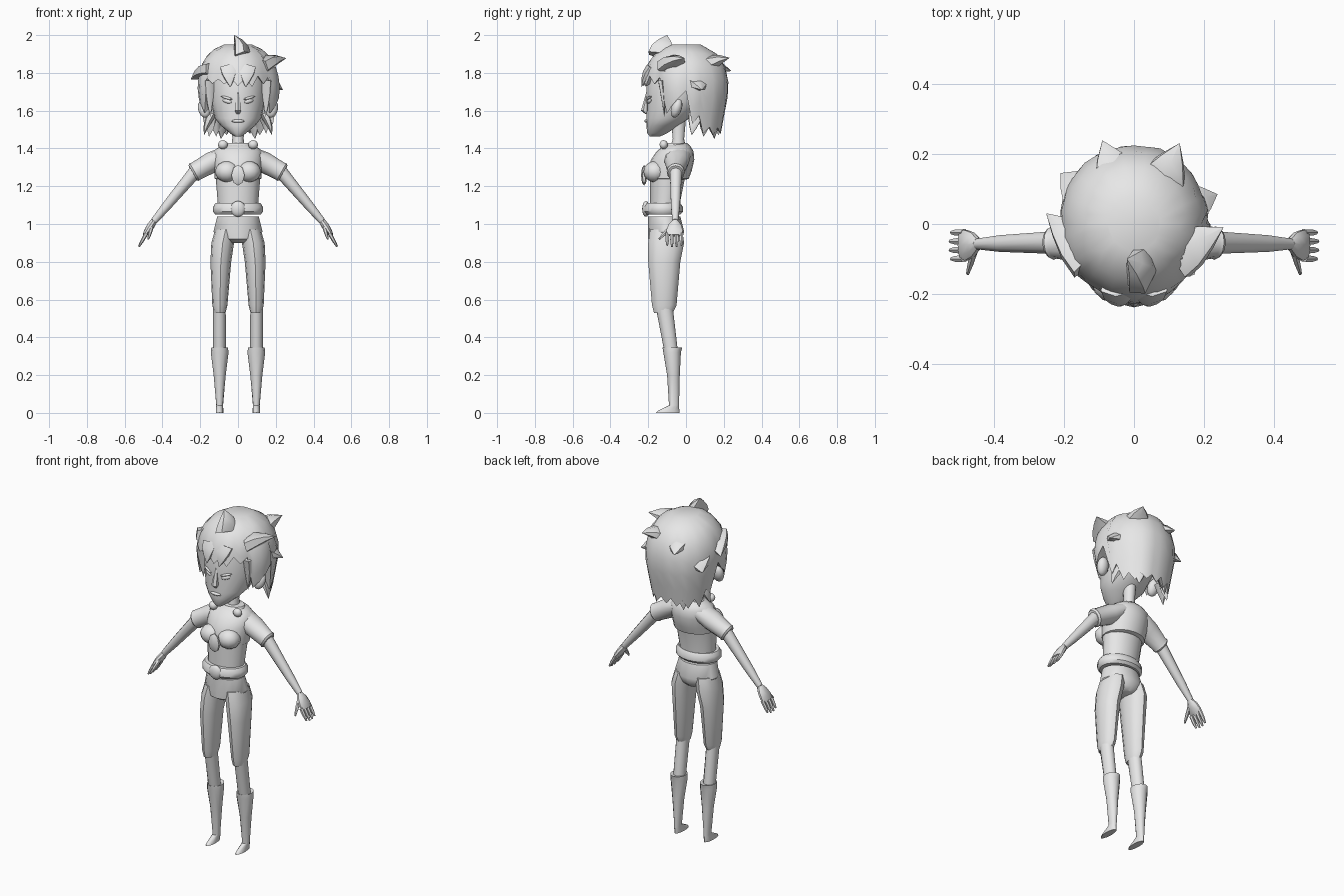
import bpy
import bmesh
import random
from math import sin, cos, pi, radians
from mathutils import Vector, Matrix, Euler

random.seed(4)
cube = bpy.data.objects.get("Cube")
if cube:
    bpy.data.objects.remove(cube, do_unlink=True)

grey = bpy.data.materials.new("plain_grey")
grey.use_nodes = True
grey.diffuse_color = (.8, .8, .8, 1)
grey.node_tree.nodes["Principled BSDF"].inputs["Base Color"].default_value = grey.diffuse_color


def finish(name, bm, mirror=False):
    """Turn a bmesh into a smooth, optionally mirrored, object."""
    bmesh.ops.recalc_face_normals(bm, faces=bm.faces)
    mesh = bpy.data.meshes.new(name)
    bm.to_mesh(mesh)
    bm.free()
    mesh.materials.append(grey)
    obj = bpy.data.objects.new(name, mesh)
    bpy.context.collection.objects.link(obj)
    bpy.ops.object.select_all(action='DESELECT')
    obj.select_set(True)
    bpy.context.view_layer.objects.active = obj
    bpy.ops.object.shade_smooth_by_angle(angle=radians(40))
    if mirror:
        modifier = obj.modifiers.new("Mirror", 'MIRROR')
        modifier.use_mirror_merge = False
    return obj


def skin(name, rings, mirror=False):
    """Join closed rings of points and cap both ends."""
    bm = bmesh.new()
    loops = [[bm.verts.new(point) for point in ring] for ring in rings]
    for low, high in zip(loops, loops[1:]):
        for i in range(len(low)):
            bm.faces.new((low[i - 1], low[i], high[i], high[i - 1]))
    bm.faces.new(loops[0])
    bm.faces.new(loops[-1])
    return finish(name, bm, mirror)


def oval(centre, across, other, sides):
    """Ring of points around a centre, spanned by two radius vectors."""
    turns = [2 * pi * i / sides for i in range(sides)]
    return [centre + across * sin(turn) - other * cos(turn) for turn in turns]


def upright(name, sections, mirror=False, x=0, sides=16):
    """Stack of ovals: height, half width, front y, back y, optional x shift."""
    rings = []
    for height, half, front, back, *shift in sections:
        centre = Vector((x + sum(shift), (front + back) / 2, height))
        depth = Vector((0, (back - front) / 2, 0))
        rings.append(oval(centre, Vector((half, 0, 0)), depth, sides))
    return skin(name, rings, mirror)


def tube(name, start, end, sections, sides=10):
    """Mirrored straight limb: fraction along, radius across y, other radius."""
    start, end = Vector(start), Vector(end)
    along = (end - start).normalized()
    across = (Vector((0, 1, 0)) - along * along.y).normalized()
    other = along.cross(across)
    rings = [oval(start.lerp(end, fraction), across * wide, other * thick, sides)
             for fraction, wide, thick in sections]
    return skin(name, rings, mirror=True)


def ball(name, place, size, turn=(0, 0, 0), mirror=False, segments=12, rings=8):
    bm = bmesh.new()
    rotation = Euler([radians(angle) for angle in turn])
    matrix = Matrix.LocRotScale(Vector(place), rotation, Vector(size))
    bmesh.ops.create_uvsphere(bm, u_segments=segments, v_segments=rings, radius=1, matrix=matrix)
    return finish(name, bm, mirror)


def spike(name, base, tip, width=.08, mirror=False):
    """Flattened tuft of hair that curves in to a point."""
    base, tip = Vector(base), Vector(tip)
    along = (tip - base).normalized()
    side = along.cross(Vector((.1, .2, 1))).normalized()
    lift = side.cross(along)
    rings = []
    for step in range(4):
        fraction = step / 3
        radius = width * max(cos(fraction * pi / 2), .01)
        centre = base.lerp(tip, fraction) + lift * width * sin(pi * fraction) / 7
        rings.append(oval(centre, side * radius, lift * radius * .6, sides=6))
    return skin(name, rings, mirror)


# Trousers and legs
upright("hips", [(.9, .05, -.17, -.04), (.92, .1, -.2, -.02), (.96, .13, -.2, -.01),
                 (1.04, .11, -.2, -.03)])
upright("trouser_leg", [(.53, .03, -.17, -.07), (.57, .04, -.18, -.05),
                        (.8, .055, -.2, -.03, -.005), (.9, .06, -.2, -.01, -.015),
                        (.97, .055, -.19, -.02, -.03)], mirror=True, x=.096, sides=12)
upright("lower_leg", [(.3, .034, -.11, -.04), (.56, .033, -.16, -.07)],
        mirror=True, x=.098, sides=12)

# Boots with pointed toes
upright("boot", [(0, .02, -.16, -.035), (.01, .02, -.15, -.035), (.04, .018, -.09, -.037),
                 (.2, .032, -.1, -.033), (.32, .047, -.12, -.027), (.345, .044, -.124, -.02),
                 (.34, .033, -.11, -.04)], mirror=True, x=.097, sides=12)

# Waist, belt and buckle
upright("midriff", [(1.05, .108, -.19, -.03), (1.12, .108, -.19, -.03), (1.27, .12, -.19, 0)])
upright("belt", [(1.05, .12, -.21, -.03), (1.065, .132, -.224, -.016),
                 (1.09, .132, -.224, -.016), (1.11, .12, -.21, -.03)], sides=20)
ball("buckle", (0, -.212, 1.08), (.04, .02, .042))

# Cropped top, bust and sleeves
upright("cropped_top", [(1.235, .11, -.18, 0), (1.24, .123, -.197, .015),
                        (1.28, .125, -.205, .03), (1.34, .13, -.185, .044),
                        (1.385, .128, -.155, .04), (1.41, .1, -.125, .025),
                        (1.43, .05, -.09, .005)], sides=20)
ball("bust", (.057, -.165, 1.277), (.064, .06, .056), mirror=True)
tube("sleeve", (.07, -.045, 1.365), (.24, -.055, 1.27),
     [(0, .07, .045), (.4, .065, .056), (.9, .045, .05), (.95, .048, .053), (1, .04, .045)],
     sides=12)
ball("pendant", (0, -.222, 1.258), (.04, .016, .055), segments=6, rings=4)
ball("collar_bead", (.08, -.118, 1.42), (.026, .022, .024), mirror=True)
upright("collar", [(1.41, .08, -.12, .01), (1.43, .07, -.1, 0)])

# Arms and hands
wrist = Vector((.445, -.057, 1.015))
knuckles = Vector((.495, -.062, .94))
tube("arm", (.22, -.053, 1.285), wrist, [(0, .034, .036), (.7, .025, .025), (1, .016, .018)])
tube("palm", wrist, knuckles, [(0, .016, .017), (.3, .036, .02), (.7, .046, .018), (1, .04, .01)])
digit_shape = [(0, .011, .011), (.6, .01, .009), (1, .005, .005)]
for finger in range(4):
    reach = .9 if finger in (0, 3) else 1
    root = knuckles + Vector((-.01, .025 * (finger - 1.5), .01))
    tube("finger", root, root + Vector((.04, 0, -.07)) * reach, digit_shape, sides=6)
tube("thumb", (.455, -.075, .99), (.475, -.142, .92), digit_shape, sides=6)

# Neck and head
upright("neck", [(1.4, .036, -.085, 0), (1.45, .03, -.07, -.01), (1.56, .034, -.08, 0)])
upright("head", [(1.462, .015, -.19, -.14), (1.48, .042, -.205, -.1), (1.52, .09, -.21, -.04),
                 (1.56, .123, -.21, .02), (1.65, .144, -.21, .1), (1.76, .15, -.21, .12),
                 (1.85, .13, -.18, .1)], sides=20)
upright("nose", [(1.582, .008, -.215, -.2), (1.6, .02, -.238, -.19), (1.7, .007, -.21, -.19)],
        sides=6)
slant = (0, -14, 22)
ball("eyelid", (.06, -.196, 1.668), (.034, .008, .007), slant, mirror=True)
ball("eye", (.057, -.194, 1.65), (.027, .009, .011), slant, mirror=True)
ball("lips", (0, -.209, 1.545), (.034, .011, .009))
ball("ear_cover", (.178, -.05, 1.613), (.034, .028, .052), (-18, 8, 0), mirror=True)

# Hair cap: columns hang from the crown to a ragged hem
crown, widest, columns = 1.95, 1.7, 36
hair_radius = Vector((.218, .228))


def fullness(height):
    """Domed above the widest level, tapering below it."""
    if height < widest:
        return 1 - .8 * (widest - height)
    return (1 - ((height - widest) / .26) ** 2.5) ** .45


def hem(column):
    """Short fringe, long side locks, gap over the ears, long back."""
    steps = min(column, columns - column)
    for limit, height in ((5, 1.755), (7, 1.61), (9, 1.68), (11, 1.55)):
        if steps <= limit:
            return height
    return 1.49


def strand(turn, height, scale):
    return hair_radius.x * scale * sin(turn), -hair_radius.y * scale * cos(turn), height


rows = 6
rings = [[] for row in range(rows + 3)]
for column in range(columns):
    turn = 2 * pi * column / columns
    ragged = .02 if column % 2 else -.02
    low = hem(column) + ragged + random.uniform(-.01, .01)
    bulge = .025 * sin(5 * turn + 1) + random.uniform(-.02, .02)
    for row in range(rows + 1):
        drop = row / rows
        height = crown + (low - crown) * drop ** 1.25
        rings[row].append(strand(turn, height, fullness(height) * (1 + bulge * drop)))
    rings[-2].append(strand(turn, low + .045, .68))
    rings[-1].append(strand(turn, widest + .08, .4))
skin("hair", rings)

# Loose tufts on the crown, sides and back
spike("crown_tuft", (.02, -.13, 1.89), (-.02, -.1, 2))
spike("left_tuft", (.12, -.09, 1.83), (.255, -.01, 1.878))
spike("right_tuft", (-.12, -.1, 1.81), (-.25, .03, 1.765))
spike("back_left_tuft", (.07, .1, 1.83), (.13, .23, 1.88))
spike("back_right_tuft", (-.04, .1, 1.83), (-.09, .238, 1.81))
spike("rear_left_tuft", (.13, .04, 1.74), (.238, .085, 1.71))
spike("rear_right_tuft", (-.13, .07, 1.74), (-.21, .145, 1.7))

# Fringe, side and nape locks
spike("fringe_lock", (.05, -.18, 1.83), (.04, -.236, 1.725), width=.05, mirror=True)
spike("side_lock", (.15, -.13, 1.76), (.147, -.115, 1.57), width=.03, mirror=True)
spike("outer_nape_lock", (.14, .05, 1.58), (.18, .03, 1.47), width=.04, mirror=True)
spike("inner_nape_lock", (.07, .13, 1.58), (.09, .15, 1.45), width=.05, mirror=True)
